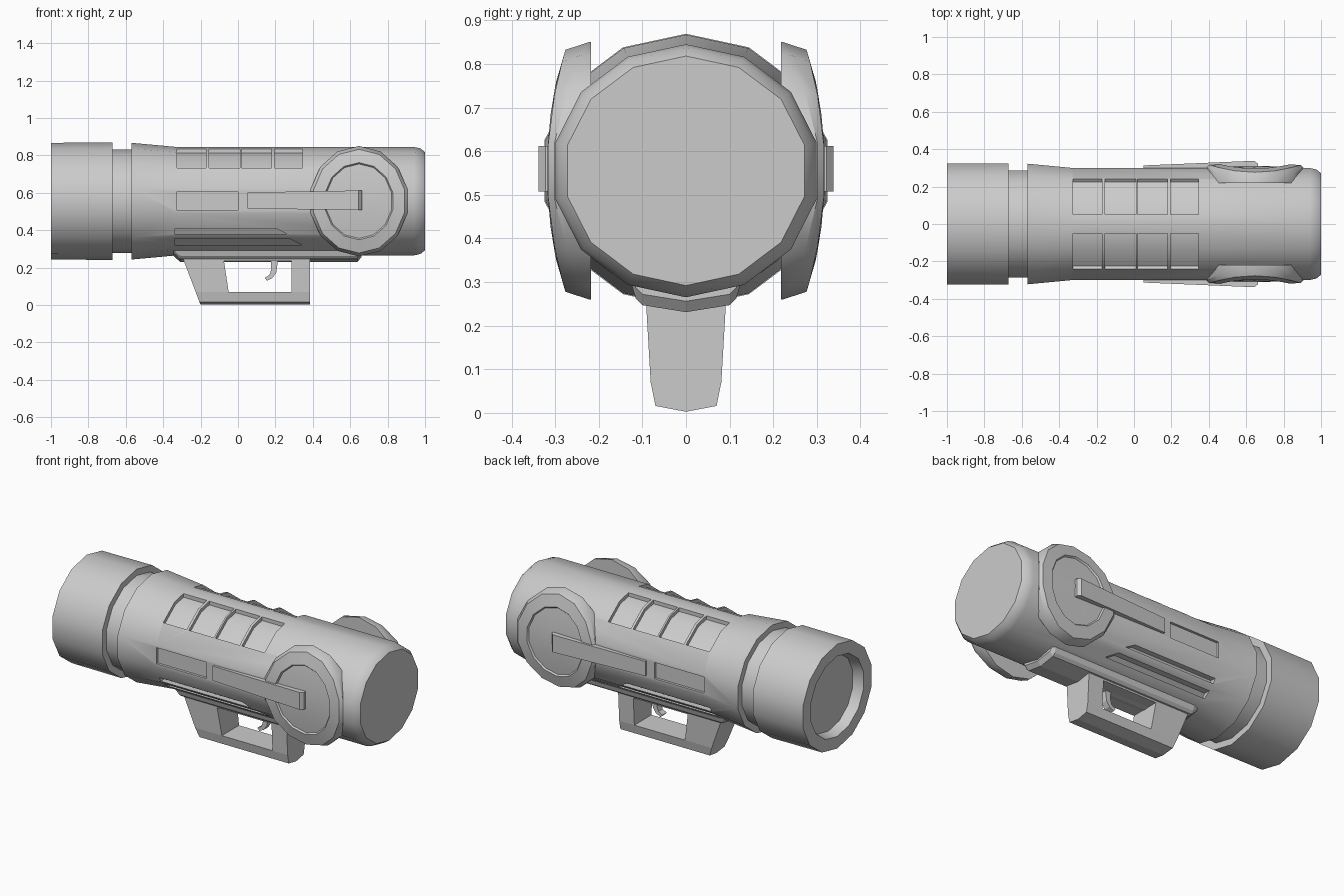
import bpy, bmesh
from math import sin, cos, pi

if "Cube" in bpy.data.objects:
    bpy.data.objects.remove(bpy.data.objects["Cube"])

ZC = 0.555   # height of the barrel axis
N = 14       # sides of the round parts


def loft(name, rings):
    """Skin a list of equal-length point rings and cap both ends."""
    bm = bmesh.new()
    rows = [[bm.verts.new(p) for p in ring] for ring in rings]
    for a, b in zip(rows, rows[1:]):
        for i in range(len(a)):
            j = (i + 1) % len(a)
            bm.faces.new((a[i], a[j], b[j], b[i]))
    bm.faces.new(rows[0])
    bm.faces.new(rows[-1])
    bmesh.ops.recalc_face_normals(bm, faces=bm.faces)
    me = bpy.data.meshes.new(name)
    bm.to_mesh(me)
    bm.free()
    ob = bpy.data.objects.new(name, me)
    bpy.context.collection.objects.link(ob)
    return ob


def activate(ob):
    bpy.ops.object.select_all(action='DESELECT')
    ob.select_set(True)
    bpy.context.view_layer.objects.active = ob


def smooth(ob):
    activate(ob)
    bpy.ops.object.shade_smooth_by_angle(angle=0.56)


def cut(ob, cutters):
    for c in cutters:
        c.hide_render = True
        m = ob.modifiers.new("cut", 'BOOLEAN')
        m.operation, m.solver, m.object = 'DIFFERENCE', 'EXACT', c
        activate(ob)
        bpy.ops.object.modifier_apply(modifier=m.name)
        bpy.data.objects.remove(c)


def prism_x(name, x0, x1, yz, s=1, slant=0.0):
    """Extrude a yz polygon along x; slant shears the far end with height."""
    z0 = min(p[1] for p in yz)
    return loft(name, [[(x0, s * y, z) for y, z in yz],
                       [(x1 - slant * (z - z0), s * y, z) for y, z in yz]])


def prism_y(name, w, xz):
    return loft(name, [[(x, y, z) for x, z in xz] for y in (-w, w)])


# main barrel: slightly wide 14-sided lathe with a recessed muzzle
profile = [(-0.94, .225), (-1, .24), (-1, .312), (-.67, .314), (-.67, .276),
           (-.57, .276), (-.57, .312), (-.33, .29), (.94, .29), (.975, .282), (1, .263)]
angles = [2 * pi * i / N for i in range(N)]
barrel = loft("barrel", [[(x, 1.06 * r * sin(a), ZC + r * cos(a)) for a in angles]
                         for x, r in profile])

# recesses: top panels, side panel and two lower slots on each side
cutters = []
for s in (1, -1):
    for x0, x1 in ((-.325, -.17), (-.155, .01), (.02, .18), (.195, .345)):
        cutters.append(prism_x("panel_cutter", x0, x1, [
            (.05, .812), (.127, .797), (.225, .722), (.28, .76), (.2, .9), (.05, .9)], s))
    cutters.append(prism_x("side_cutter", -.33, 0, [
        (.285, .508), (.4, .508), (.4, .605), (.285, .605)], s))
    cutters.append(prism_x("slot_cutter", -.34, .26, [
        (.21, .38), (.4, .38), (.4, .407), (.225, .407)], s, 2))
    cutters.append(prism_x("slot_cutter", -.34, .34, [
        (.14, .322), (.4, .322), (.4, .352), (.175, .352)], s, 2))
cut(barrel, cutters)
smooth(barrel)

# underside rail with chamfered ends
rail_yz = [(-.13, .31), (-.115, .262), (-.1, .247), (0, .231),
           (.1, .247), (.115, .262), (.13, .31)]
loft("underside_rail", [[(x, y, z + d) for y, z in rail_yz] for x, d in
                        ((-.345, .032), (-.31, 0), (.64, 0), (.66, .025))])

# grip guard: tapered block with a keel and a through opening
guard_rings = []
for z, w in ((.26, .092), (.07, .081), (.016, .07), (.003, .002)):
    xl = -.2 - .095 * z / .25
    guard_rings.append([(xl, -w, z), (.385, -w, z), (.385, w, z), (xl, w, z)])
guard = loft("grip_guard", guard_rings)
cut(guard, [prism_y("opening_cutter", .3, [(-.075, .235), (-.05, .07), (.285, .07), (.285, .235)])])

# curved trigger
prism_y("trigger", .02, [(.175, .25), (.178, .19), (.168, .16), (.142, .145), (.155, .13),
                         (.185, .145), (.205, .175), (.215, .25)])


# side discs, bowed around the barrel, each with a lever bar
def disc_ring(s, k, y_mid, bow):
    return [(.647 + .265 * k * sin(a), s * (y_mid - bow * (k * cos(a)) ** 2),
             ZC + .295 * k * cos(a)) for a in angles]


for s, side in ((1, "back"), (-1, "front")):
    disc = loft(side + "_side_disc", [
        disc_ring(s, 1, .218, 0), disc_ring(s, 1, .305, .083),
        disc_ring(s, .94, .318, .047), disc_ring(s, .7, .319, .045),
        disc_ring(s, .675, .309, .045), disc_ring(s, .3, .309, .045)])
    smooth(disc)
    loft(side + "_lever_bar", [
        [(x, s * .27, z0), (x, s * y, z0), (x, s * y, z1), (x, s * .27, z1)]
        for x, y, z0, z1 in ((.05, .313, .515, .602), (.645, .338, .508, .612),
                             (.662, .322, .508, .612))])
